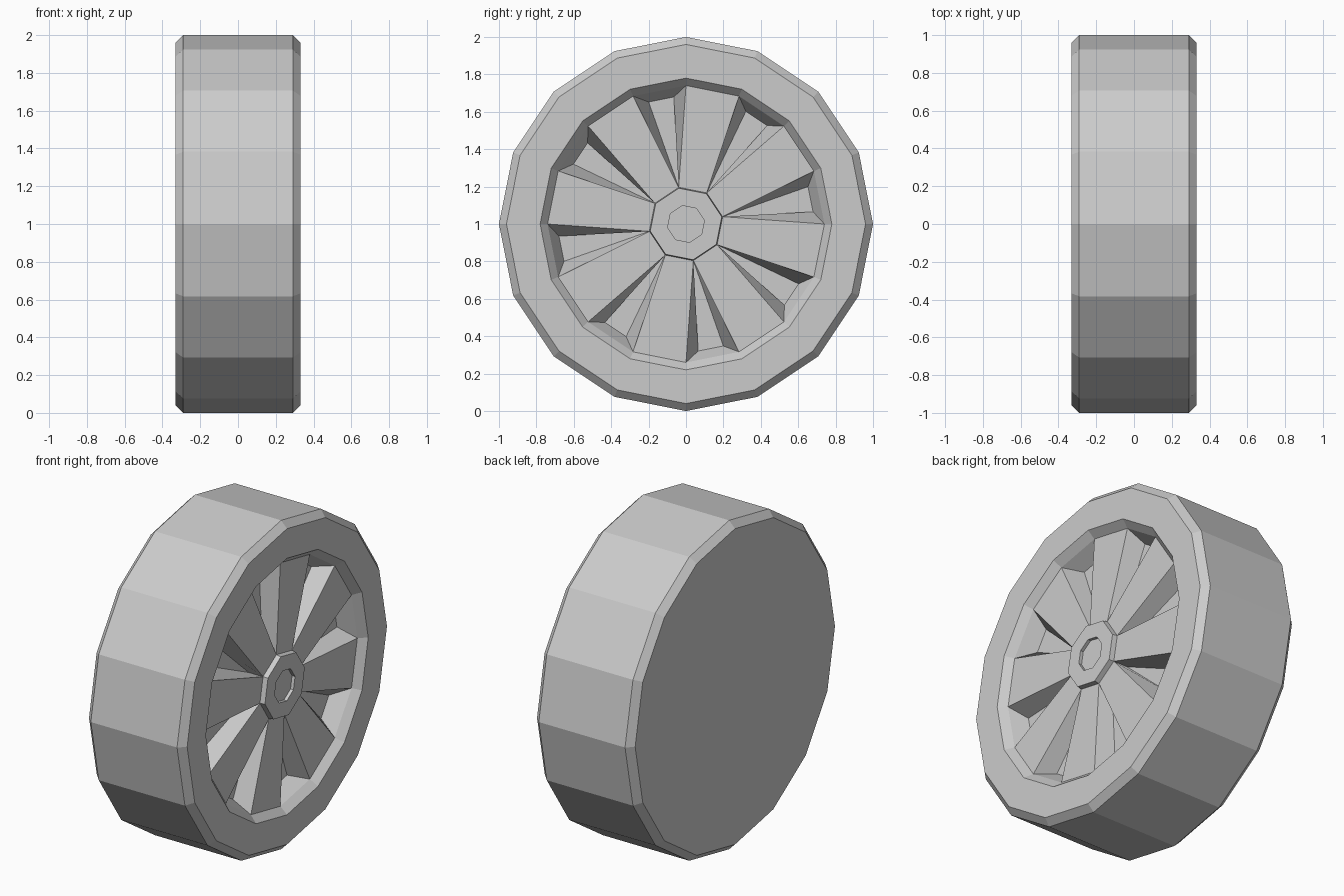
import bpy, bmesh
from math import cos, sin, radians

if "Cube" in bpy.data.objects:
    bpy.data.objects.remove(bpy.data.objects["Cube"])


def polar(x, r, deg):
    # point around the wheel axis (axis along x, centre at z = 1)
    return (x, r * cos(radians(deg)), 1 + r * sin(radians(deg)))


def finish(bm, name):
    bmesh.ops.remove_doubles(bm, verts=bm.verts, dist=1e-5)
    me = bpy.data.meshes.new(name)
    bm.to_mesh(me)
    bm.free()
    ob = bpy.data.objects.new(name, me)
    bpy.context.collection.objects.link(ob)
    return ob


def lathe(name, profile, sides, start, cap_first=False, cap_last=False):
    # profile: (x, radius) pairs running from back to front, outside of the part on the outside
    bm = bmesh.new()
    step = 360 / sides
    rings = [[bm.verts.new(polar(x, r, start + i * step)) for i in range(sides)]
             for x, r in profile]
    for a, b in zip(rings, rings[1:]):
        for i in range(sides):
            j = (i + 1) % sides
            bm.faces.new((a[i], a[j], b[j], b[i]))
    if cap_first:
        bm.faces.new(rings[0][::-1])
    if cap_last:
        bm.faces.new(rings[-1])
    return finish(bm, name)


DISC_X, FLOOR_X = 0.285, 0.19
RIM_R, HUB_R = 0.74, 0.2

# Tyre: closed back, bevelled shoulders, lip sloping in to the rim
lathe("tyre", [(-0.33, 0.96), (-0.29, 1), (0.29, 1), (0.33, 0.96),
               (0.33, 0.78), (DISC_X, RIM_R)], 16, 0, cap_first=True)

# Rim: eight flat spokes separated by tapered triangular pockets
bm = bmesh.new()


def face(*pts):
    bm.faces.new([bm.verts.new(p) for p in pts])


for k in range(8):
    a = 45 * k
    tip = polar(DISC_X, HUB_R, a + 11.25)
    next_tip = polar(DISC_X, HUB_R, a + 56.25)
    o1, o2, o3 = (polar(DISC_X, RIM_R, a + d) for d in (0, 22.5, 45))
    low_tip = polar(FLOOR_X, HUB_R, a + 11.25)
    f1, f2 = (polar(FLOOR_X, 0.682, a + d) for d in (5.5, 17))
    face(tip, o2, o3, next_tip)      # spoke
    face(low_tip, f1, f2)            # pocket floor
    face(o1, o2, f2, f1)             # pocket outer wall
    face(tip, o1, f1, low_tip)       # pocket side walls
    face(o2, tip, low_tip, f2)
finish(bm, "spoked_rim")

# Hub: raised octagon with a shallow recess
lathe("hub", [(DISC_X, HUB_R), (0.315, 0.195), (0.315, 0.1), (0.295, 0.1)],
      8, 11.25, cap_last=True)
